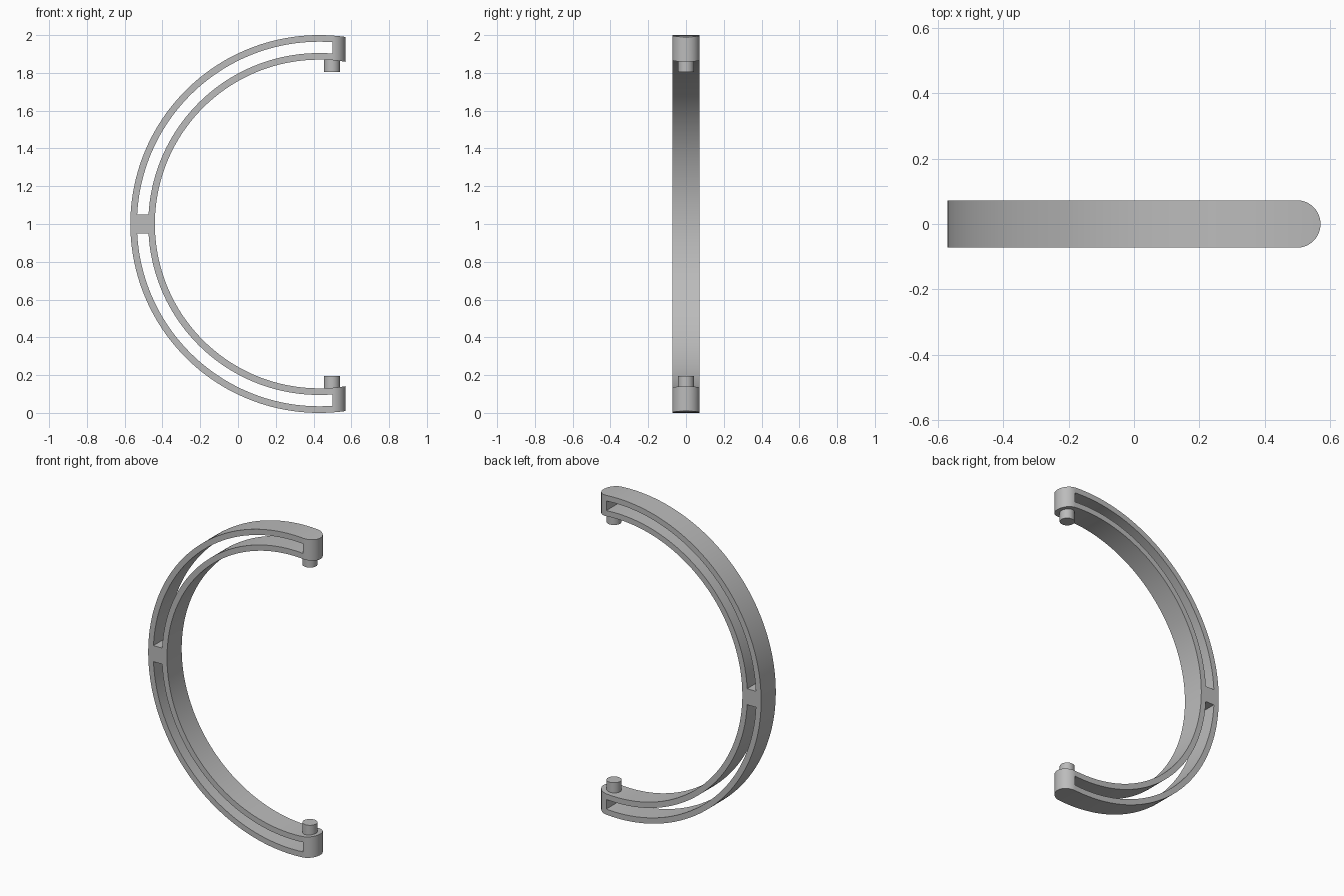
import bpy
import bmesh
from math import acos, asin, cos, sin, pi
from mathutils import Vector

if "Cube" in bpy.data.objects:
    bpy.data.objects.remove(bpy.data.objects["Cube"], do_unlink=True)

CX, CZ = 0.43, 1.0            # centre of the arc
R_OUT, R_IN = 1.0, 0.87       # band radii
SLOT_OUT, SLOT_IN = 0.965, 0.905
HALF_W = 0.0725               # half the band width
END_X = 0.4975                # centre of the rounded ends

grey = bpy.data.materials.new("satin grey")
grey.use_nodes = True
grey.diffuse_color = (0.5, 0.5, 0.5, 1)
grey.node_tree.nodes["Principled BSDF"].inputs["Base Color"].default_value = (0.5, 0.5, 0.5, 1)


def arc(r, start, end, steps):
    angles = [start + (end - start) * i / steps for i in range(steps + 1)]
    return [(r * cos(a), r * sin(a)) for a in angles]


def prism(name, points, offset):
    """Extrude a closed outline along offset."""
    bm = bmesh.new()
    face = bm.faces.new([bm.verts.new(p) for p in points])
    extruded = bmesh.ops.extrude_face_region(bm, geom=[face])["geom"]
    moved = [v for v in extruded if isinstance(v, bmesh.types.BMVert)]
    bmesh.ops.translate(bm, verts=moved, vec=Vector(offset))
    bmesh.ops.recalc_face_normals(bm, faces=bm.faces)
    mesh = bpy.data.meshes.new(name)
    bm.to_mesh(mesh)
    bm.free()
    obj = bpy.data.objects.new(name, mesh)
    bpy.context.collection.objects.link(obj)
    mesh.materials.append(grey)
    return obj


def activate(obj):
    bpy.ops.object.select_all(action='DESELECT')
    obj.select_set(True)
    bpy.context.view_layer.objects.active = obj


def carve(obj, cutter, operation):
    cutter.hide_render = True
    activate(obj)
    mod = obj.modifiers.new("carve", 'BOOLEAN')
    mod.operation, mod.solver, mod.object = operation, 'EXACT', cutter
    bpy.ops.object.modifier_apply(modifier=mod.name)
    bpy.data.objects.remove(cutter, do_unlink=True)


def side_outline(outer, inner, y, side=1):
    return [(CX + x, y, CZ + side * z) for x, z in outer + inner[::-1]]


# C-shaped band, cut a little long so the rounded plan trims it
def band_arc(r):
    start = acos(0.18 / r)
    return arc(r, start, 2 * pi - start, 112)


band = prism("curved_band", side_outline(band_arc(R_OUT), band_arc(R_IN), -HALF_W),
             (0, 2 * HALF_W, 0))

# Rounded ends seen from above
plan = [(END_X + x, y, -0.2) for x, y in arc(HALF_W, -pi / 2, pi / 2, 32)]
plan = [(-0.7, -HALF_W, -0.2)] + plan + [(-0.7, HALF_W, -0.2)]
carve(band, prism("plan_cutter", plan, (0, 0, 2.4)), 'INTERSECT')


# Long slots above and below the middle bridge
def slot_arc(r):
    return arc(r, acos(0.07 / r), pi - asin(0.05 / r), 56)


for side in (1, -1):
    outline = side_outline(slot_arc(SLOT_OUT), slot_arc(SLOT_IN), -0.2, side)
    carve(band, prism("slot_cutter", outline, (0, 0.4, 0)), 'DIFFERENCE')

# Facing pivot pins at both tips
parts = [band]
for name, side in (("upper_pin", 1), ("lower_pin", -1)):
    ring = [(END_X + x, y, CZ + side * 0.805) for x, y in arc(0.0425, 0, 2 * pi, 32)[:-1]]
    parts.append(prism(name, ring, (0, 0, side * 0.08)))

for part in parts:
    activate(part)
    bpy.ops.object.shade_smooth_by_angle(angle=pi / 6)
